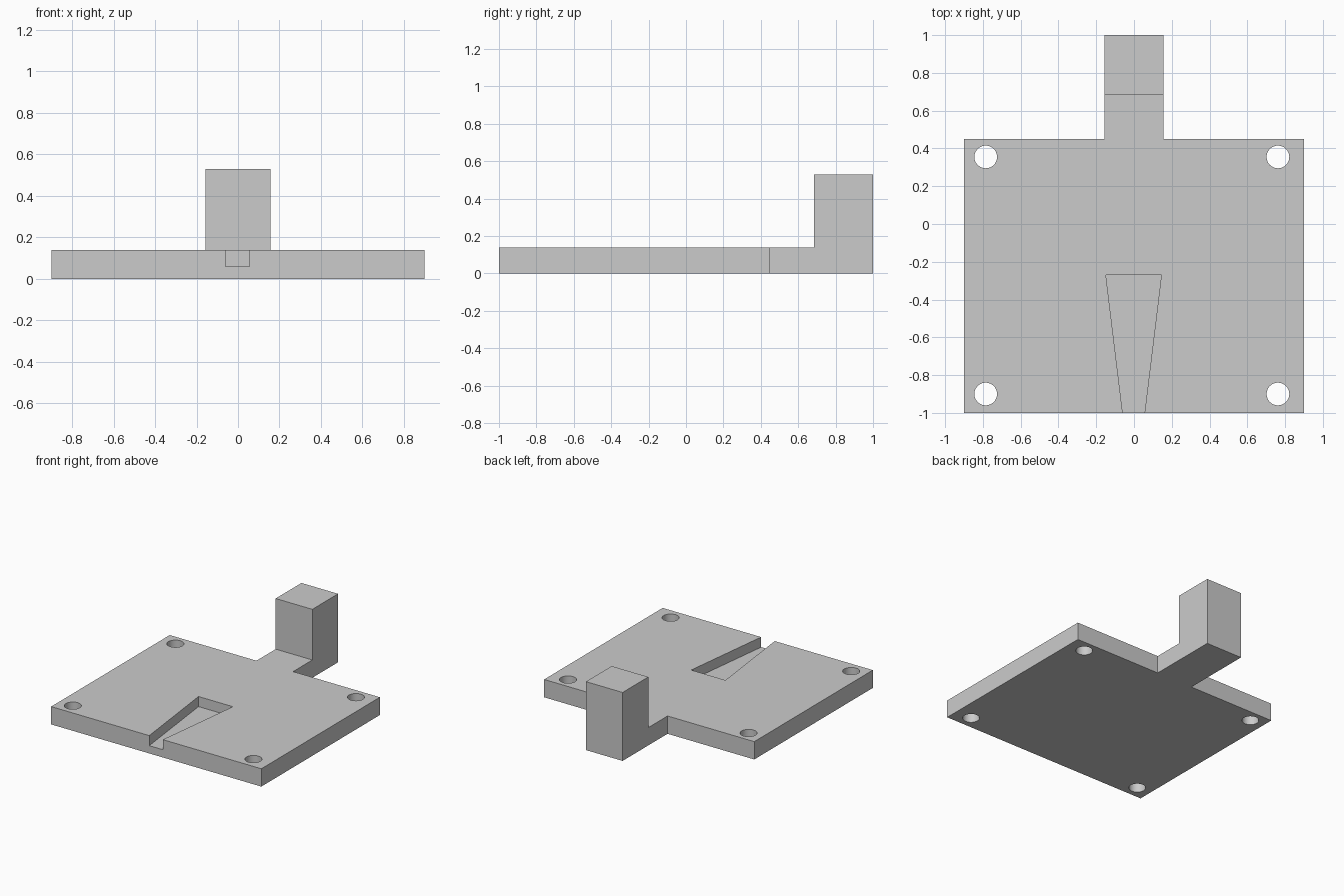
import bpy
import bmesh
import math

cube = bpy.data.objects.get("Cube")
if cube:
    bpy.data.objects.remove(cube, do_unlink=True)

grey = bpy.data.materials.new("plain grey")
grey.use_nodes = True
colour = (0.6, 0.6, 0.6, 1)
grey.diffuse_color = colour
grey.node_tree.nodes["Principled BSDF"].inputs["Base Color"].default_value = colour


def prism(name, outline, z0, z1):
    """Extrude a counter-clockwise xy outline from z0 up to z1."""
    bm = bmesh.new()
    base = bm.faces.new([bm.verts.new((x, y, z0)) for x, y in outline])
    top = bmesh.ops.extrude_face_region(bm, geom=[base])["geom"]
    verts = [v for v in top if isinstance(v, bmesh.types.BMVert)]
    bmesh.ops.translate(bm, verts=verts, vec=(0, 0, z1 - z0))
    bmesh.ops.recalc_face_normals(bm, faces=bm.faces)
    mesh = bpy.data.meshes.new(name)
    bm.to_mesh(mesh)
    bm.free()
    mesh.materials.append(grey)
    obj = bpy.data.objects.new(name, mesh)
    bpy.context.collection.objects.link(obj)
    return obj


def cut(target, cutter):
    """Subtract the cutter and remove it."""
    mod = target.modifiers.new("cut", "BOOLEAN")
    mod.operation = "DIFFERENCE"
    mod.solver = "EXACT"
    mod.object = cutter
    bpy.context.view_layer.objects.active = target
    bpy.ops.object.modifier_apply(modifier=mod.name)
    bpy.data.objects.remove(cutter, do_unlink=True)


W, FRONT, BACK, T = 0.9, -1.0, 0.45, 0.138    # plate
ARM, POST_Y, POST_Z = 0.157, 0.685, 0.53      # arm and post

# Plate with a narrow arm at the back
plate = prism("base_plate", [(-W, FRONT), (W, FRONT), (W, BACK), (ARM, BACK),
                             (ARM, POST_Y), (-ARM, POST_Y), (-ARM, BACK), (-W, BACK)], 0, T)

# Upright post at the end of the arm
prism("rear_post", [(-ARM, POST_Y), (ARM, POST_Y), (ARM, 1), (-ARM, 1)], 0, POST_Z)

# Tapered slot, open at the front edge
slope = (0.147 - 0.058) / 0.73
near = 0.058 - slope * 0.1
cut(plate, prism("slot_cutter", [(-near - 0.002, FRONT - 0.1), (near - 0.002, FRONT - 0.1),
                                 (0.145, -0.27), (-0.149, -0.27)], 0.06, T + 0.1))

# Round corner holes
for x in (-0.785, 0.762):
    for y in (-0.9, 0.355):
        ring = [(x + 0.06 * math.cos(a), y + 0.06 * math.sin(a))
                for a in (math.tau * i / 48 for i in range(48))]
        cut(plate, prism("hole_cutter", ring, -0.1, T + 0.1))

# Smooth hole walls, crisp edges elsewhere
bpy.ops.object.select_all(action="DESELECT")
plate.select_set(True)
bpy.context.view_layer.objects.active = plate
bpy.ops.object.shade_smooth_by_angle(angle=math.radians(30))
